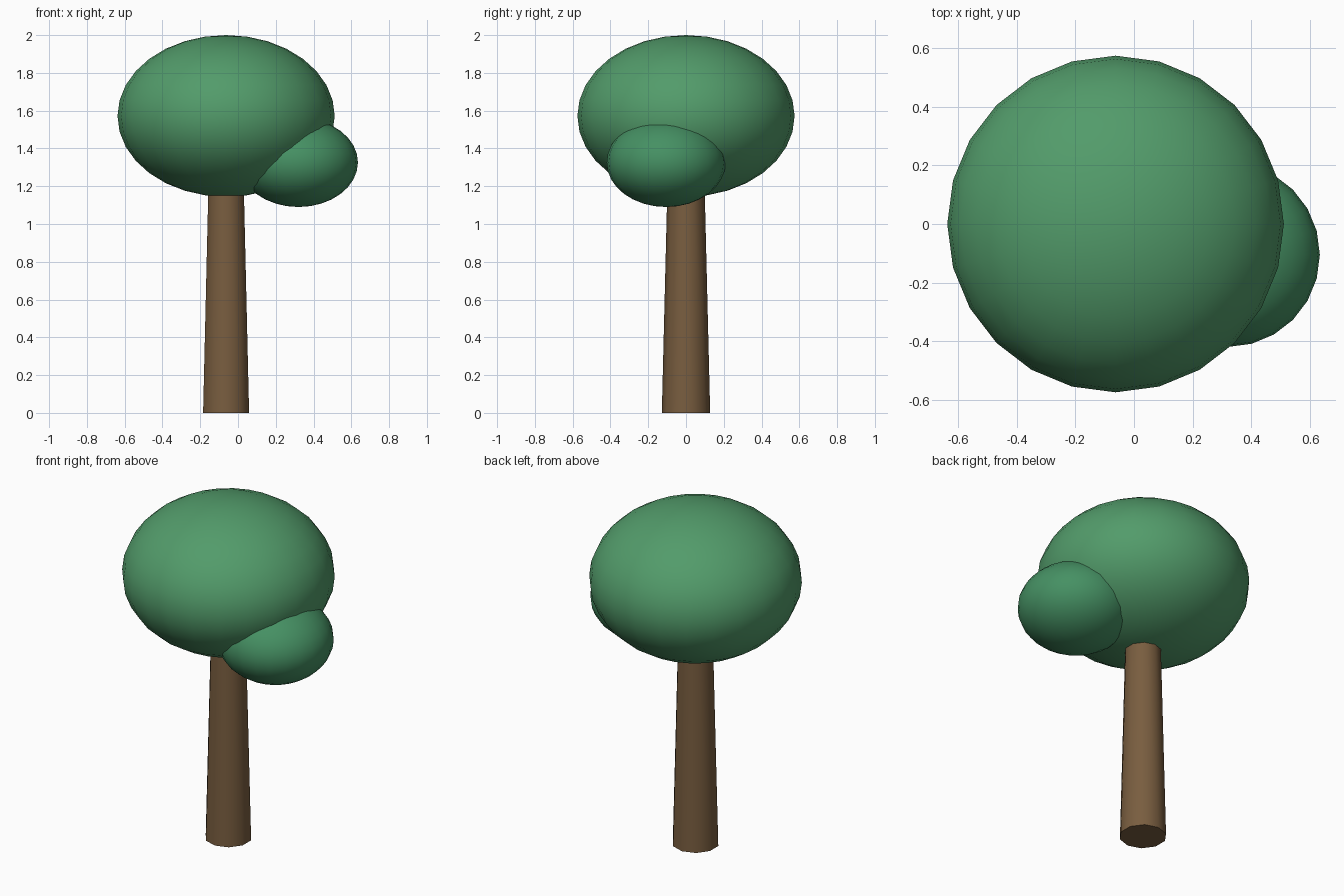
import bpy
import math

if "Cube" in bpy.data.objects:
    bpy.data.objects.remove(bpy.data.objects["Cube"])

CX = -0.063  # trunk axis


def paint(obj, name, color):
    mat = bpy.data.materials.new(name)
    mat.diffuse_color = (*color, 1)
    mat.use_nodes = True
    mat.node_tree.nodes["Principled BSDF"].inputs["Base Color"].default_value = mat.diffuse_color
    obj.data.materials.append(mat)


def foliage(name, loc, radius, height, color):
    bpy.ops.mesh.primitive_uv_sphere_add(segments=24, ring_count=16, radius=1, location=loc)
    obj = bpy.context.object
    obj.name = name
    obj.scale = (radius, radius, height)
    bpy.ops.object.transform_apply(location=False, rotation=False, scale=True)
    bpy.ops.object.shade_smooth()
    paint(obj, name + "_green", color)


# Tapered ten-sided trunk, its top buried in the crown
TRUNK_H = 1.3
bpy.ops.mesh.primitive_cone_add(vertices=10, radius1=0.128, radius2=0.096,
                                depth=TRUNK_H, location=(CX, 0, TRUNK_H / 2))
trunk = bpy.context.object
trunk.name = "trunk"
bpy.ops.object.shade_smooth_by_angle(angle=math.radians(45))
paint(trunk, "bark_brown", (0.19, 0.11, 0.05))

# Main crown and the smaller side clump
foliage("crown", (CX, 0, 1.572), 0.575, 0.428, (0.085, 0.33, 0.145))
foliage("side_clump", (0.32, -0.105, 1.326), 0.315, 0.236, (0.06, 0.28, 0.125))
